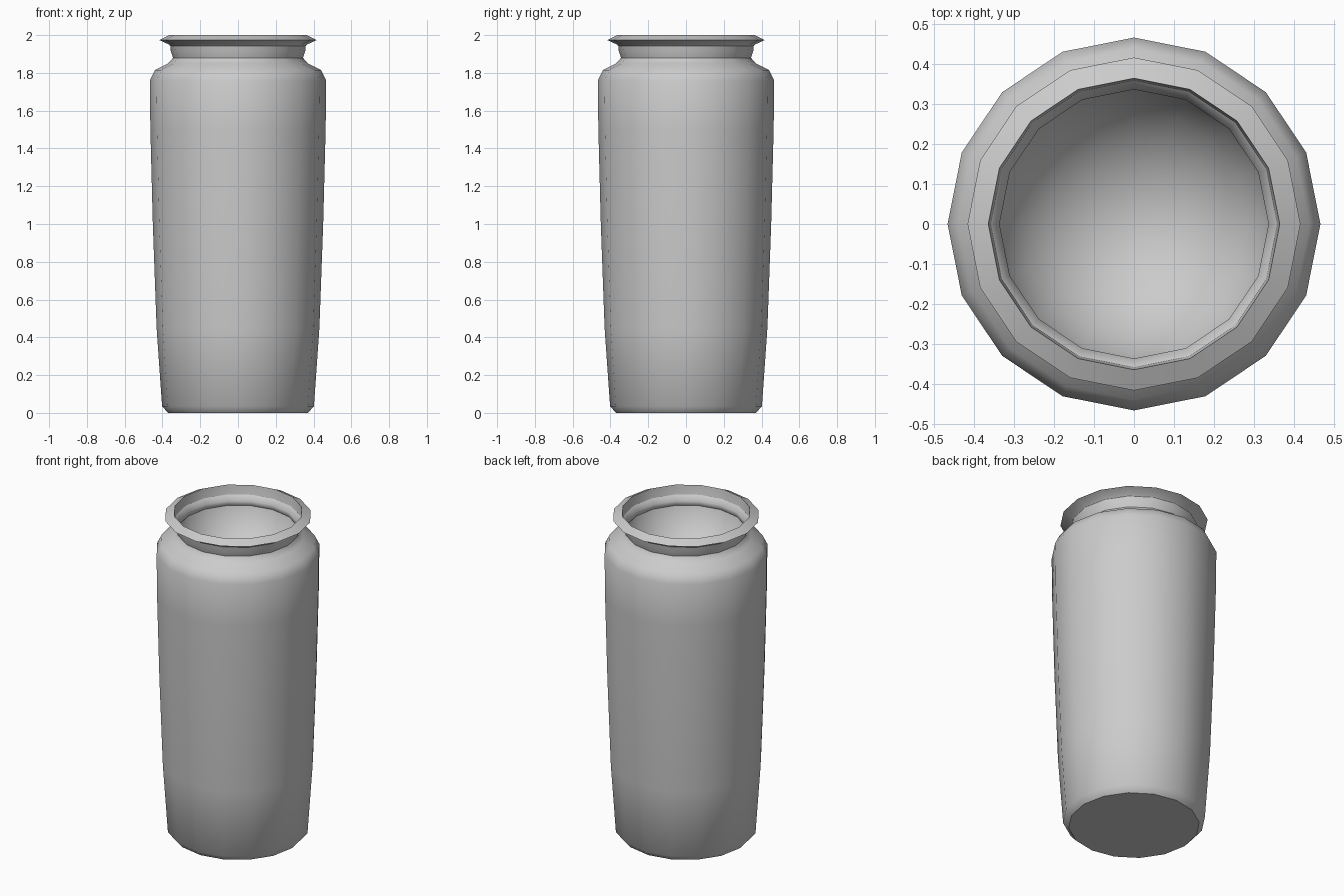
import bpy, bmesh, math

if "Cube" in bpy.data.objects:
    bpy.data.objects.remove(bpy.data.objects["Cube"])

SIDES = 16

# Outer wall: foot, tapered body, shoulder, neck, flared rim
profile = [(0.37, 0.0), (0.402, 0.035), (0.431, 0.45), (0.451, 1.0), (0.464, 1.5),
           (0.467, 1.76), (0.44, 1.815), (0.37, 1.85), (0.337, 1.888),
           (0.337, 1.912), (0.365, 1.95), (0.417, 1.974), (0.365, 2.0)]

# Rounded bowl inside the mouth
DEPTH = 0.38
for i in range(1, 7):
    a = math.radians(90) * i / 7
    profile.append((0.365 * math.cos(a), 2.0 - DEPTH * math.sin(a)))

bm = bmesh.new()
rings = []
for r, z in profile:
    rings.append([bm.verts.new((r * math.cos(2 * math.pi * k / SIDES),
                                r * math.sin(2 * math.pi * k / SIDES), z))
                  for k in range(SIDES)])

for lower, upper in zip(rings, rings[1:]):
    for k in range(SIDES):
        n = (k + 1) % SIDES
        bm.faces.new((lower[k], lower[n], upper[n], upper[k]))

# Base cap and centre of the bowl
bm.faces.new(list(reversed(rings[0])))
centre = bm.verts.new((0, 0, 2.0 - DEPTH))
for k in range(SIDES):
    bm.faces.new((rings[-1][k], rings[-1][(k + 1) % SIDES], centre))

bmesh.ops.recalc_face_normals(bm, faces=bm.faces)
mesh = bpy.data.meshes.new("vase")
bm.to_mesh(mesh)
bm.free()
vase = bpy.data.objects.new("vase", mesh)
bpy.context.collection.objects.link(vase)

# Smooth sides, crisp rim and base edges
bpy.context.view_layer.objects.active = vase
vase.select_set(True)
bpy.ops.object.shade_smooth_by_angle(angle=math.radians(45))
